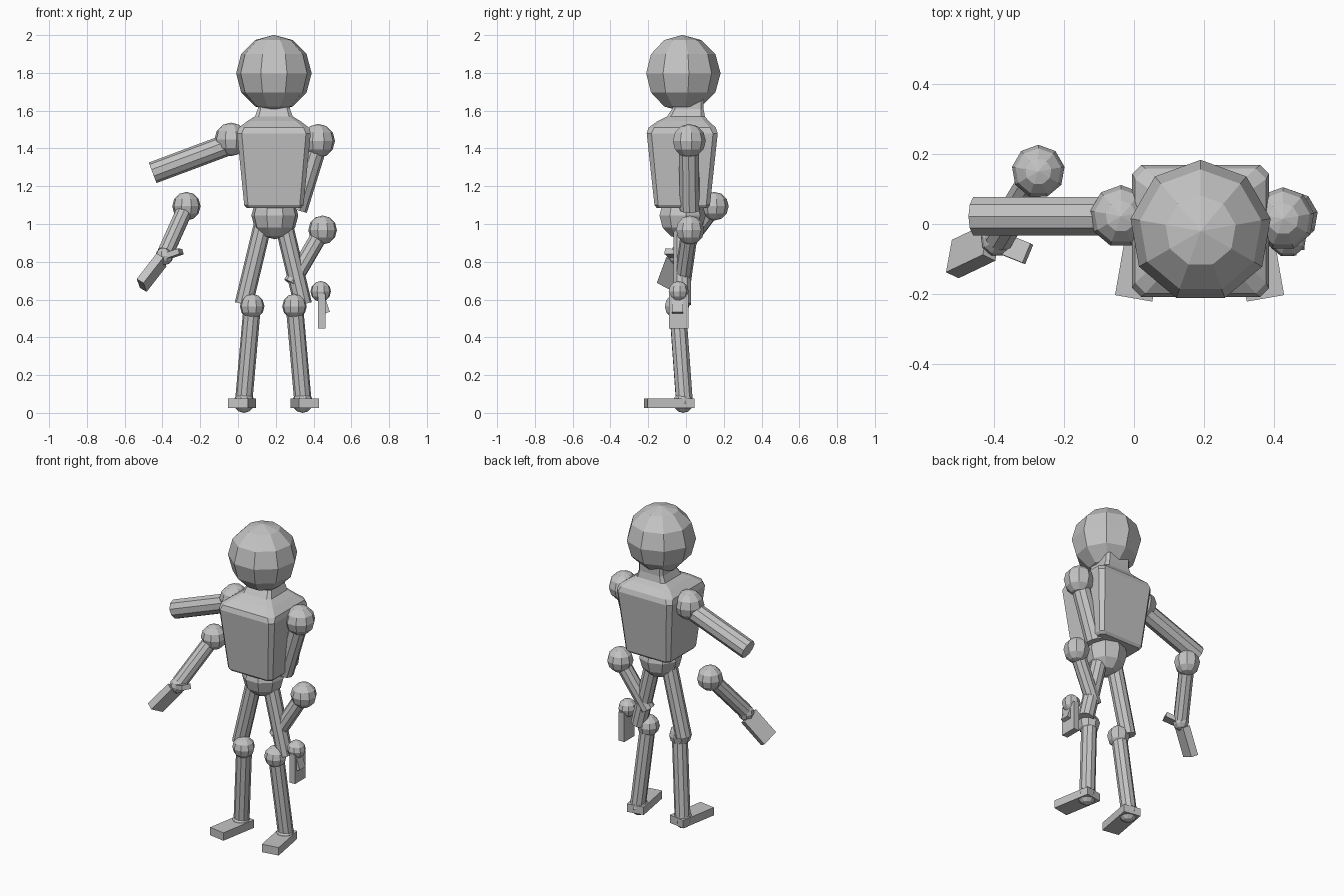
import bpy, bmesh
from mathutils import Vector, Matrix

cube = bpy.data.objects.get("Cube")
if cube:
    bpy.data.objects.remove(cube, do_unlink=True)

grey = bpy.data.materials.new("plain grey")
grey.use_nodes = True
grey.diffuse_color = (0.55, 0.55, 0.55, 1)
grey.node_tree.nodes["Principled BSDF"].inputs["Base Color"].default_value = (0.55, 0.55, 0.55, 1)


def finish(name, bm):
    bmesh.ops.recalc_face_normals(bm, faces=bm.faces)
    mesh = bpy.data.meshes.new(name)
    bm.to_mesh(mesh)
    bm.free()
    mesh.materials.append(grey)
    obj = bpy.data.objects.new(name, mesh)
    bpy.context.collection.objects.link(obj)
    return obj


def ball(name, centre, radius):
    bm = bmesh.new()
    bmesh.ops.create_uvsphere(bm, u_segments=9, v_segments=6, radius=radius,
                              matrix=Matrix.Translation(centre))
    finish(name, bm)


def limb(name, start, end, radius):
    a, b = Vector(start), Vector(end)
    turn = (b - a).to_track_quat('Z', 'Y').to_matrix().to_4x4()
    bm = bmesh.new()
    bmesh.ops.create_cone(bm, cap_ends=True, segments=10, radius1=radius, radius2=radius,
                          depth=(b - a).length, matrix=Matrix.Translation((a + b) / 2) @ turn)
    finish(name, bm)


def block(name, start, end, across, width, thickness):
    # box running from start to end, its width along the given direction
    a, b = Vector(start), Vector(end)
    z = (b - a).normalized()
    x = Vector(across)
    x = (x - z * x.dot(z)).normalized()
    y = z.cross(x)
    turn = Matrix((x, y, z)).transposed().to_4x4()
    size = Matrix.Diagonal((width, thickness, (b - a).length, 1))
    bm = bmesh.new()
    bmesh.ops.create_cube(bm, size=1, matrix=Matrix.Translation((a + b) / 2) @ turn @ size)
    finish(name, bm)


def loft(name, sections, cx):
    # stacked rectangles with clipped corners: height, half width, half depth, middle y, clip
    bm = bmesh.new()
    rings = []
    for z, w, d, cy, c in sections:
        quarter = [(w, d - c), (w - c, d)]
        pts = quarter + [(-x, y) for x, y in reversed(quarter)]
        pts += [(-x, -y) for x, y in pts]
        rings.append([bm.verts.new((cx + x, cy + y, z)) for x, y in pts])
    for low, high in zip(rings, rings[1:]):
        for i in range(8):
            j = (i + 1) % 8
            bm.faces.new((low[i], low[j], high[j], high[i]))
    bm.faces.new(rings[0])
    bm.faces.new(rings[-1])
    finish(name, bm)


# Head, torso with neck, pelvis
ball("head", (0.19, -0.02, 1.798), 0.203)
loft("torso", [
    (1.085, 0.145, 0.135, -0.02, 0.02),
    (1.10, 0.157, 0.147, -0.02, 0.02),
    (1.48, 0.195, 0.188, -0.02, 0.025),
    (1.51, 0.187, 0.178, -0.02, 0.03),
    (1.545, 0.14, 0.135, -0.015, 0.025),
    (1.57, 0.10, 0.10, 0.0, 0.02),
    (1.61, 0.085, 0.083, 0.01, 0.015),
    (1.66, 0.085, 0.083, 0.012, 0.015)], 0.19)
ball("pelvis", (0.195, -0.022, 1.045), 0.126)

# Right arm, raised outward
ball("right_shoulder", (-0.037, 0.022, 1.448), 0.089)
limb("right_upper_arm", (-0.04, 0.022, 1.425), (-0.452, 0.022, 1.271), 0.058)
ball("right_elbow", (-0.273, 0.15, 1.094), 0.076)
limb("right_forearm", (-0.273, 0.15, 1.094), (-0.385, -0.038, 0.845), 0.045)
ball("right_wrist", (-0.39, -0.045, 0.83), 0.048)
block("right_hand", (-0.405, -0.05, 0.81), (-0.51, -0.10, 0.675), (0.2, 0.9, -0.4), 0.105, 0.045)
block("right_thumb", (-0.39, -0.05, 0.825), (-0.303, -0.085, 0.855), (0.5, 0.87, 0), 0.06, 0.03)

# Left arm, hanging
ball("left_shoulder", (0.425, 0.015, 1.44), 0.09)
limb("left_upper_arm", (0.425, 0.015, 1.44), (0.312, 0.02, 1.075), 0.055)
ball("left_elbow", (0.448, 0.02, 0.968), 0.077)
limb("left_forearm", (0.448, 0.02, 0.968), (0.283, -0.02, 0.685), 0.045)
ball("left_wrist", (0.438, -0.04, 0.643), 0.055)
block("left_hand", (0.444, -0.038, 0.63), (0.444, -0.038, 0.447), (0, 1, 0), 0.105, 0.04)
block("left_thumb", (0.445, -0.045, 0.61), (0.472, -0.045, 0.53), (0, 1, 0), 0.058, 0.03)

# Legs, mirrored about the body's middle line
for side, s in (("right", -1), ("left", 1)):
    def at(x, y, z):
        return (0.187 + s * x, y, z)
    limb(side + "_thigh", at(0.055, -0.02, 1.0), at(0.157, -0.02, 0.575), 0.048)
    ball(side + "_knee", at(0.112, -0.05, 0.564), 0.066)
    limb(side + "_shin", at(0.112, -0.045, 0.564), at(0.155, -0.01, 0.08), 0.046)
    ball(side + "_ankle", at(0.155, -0.015, 0.056), 0.056)
    block(side + "_foot", at(0.145, 0.035, 0.052), at(0.188, -0.212, 0.052), (1, 0, 0), 0.108, 0.05)
